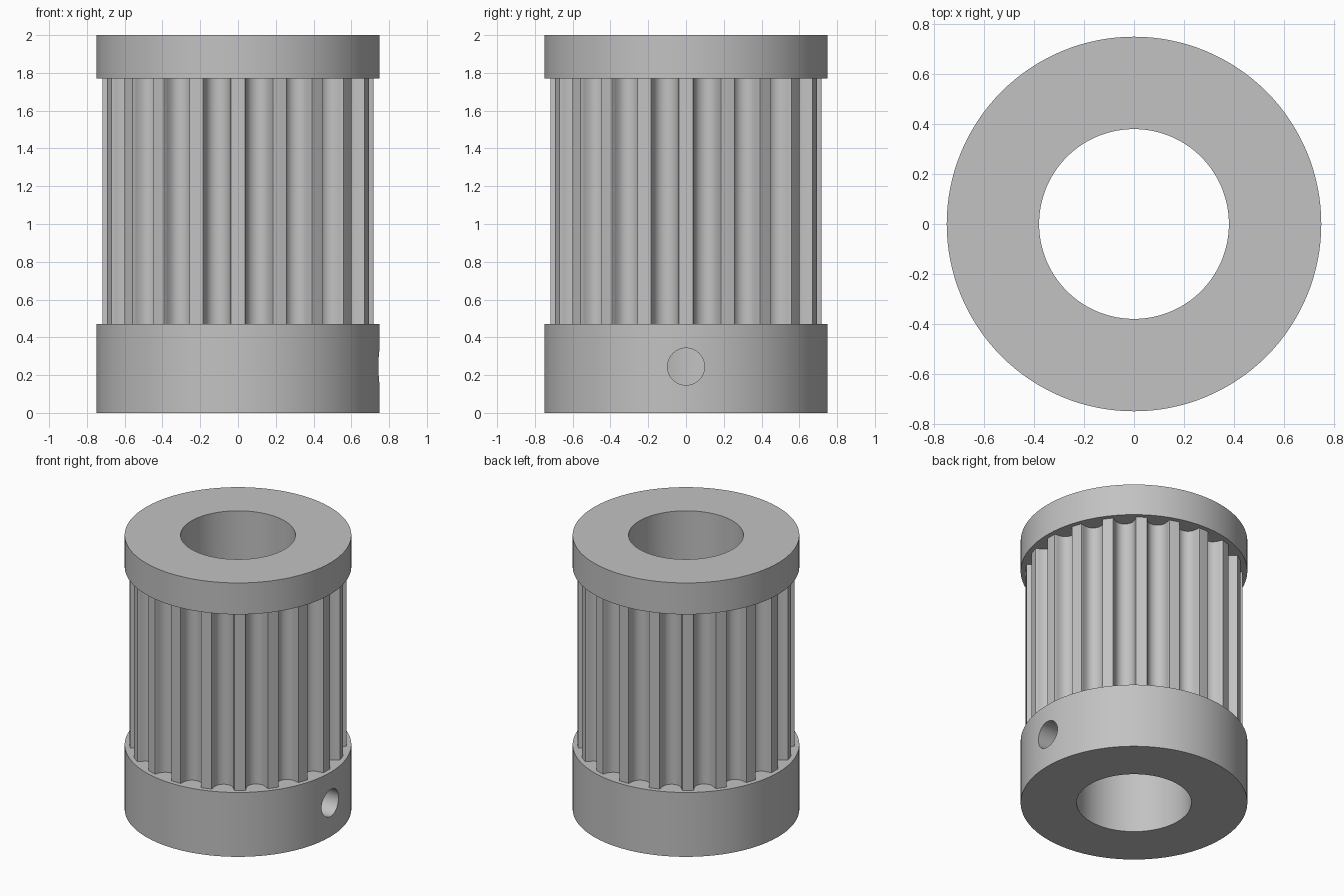
import bpy
import bmesh
from math import atan2, cos, hypot, pi, radians, sin

if "Cube" in bpy.data.objects:
    bpy.data.objects.remove(bpy.data.objects["Cube"], do_unlink=True)

BORE, FLANGE, TOOTH = 0.38, 0.75, 0.717
BASE_TOP, FLANGE_BOTTOM, HEIGHT = 0.47, 1.77, 2.0
TEETH = 20

metal = bpy.data.materials.new("light grey metal")
metal.use_nodes = True
grey = (0.54, 0.54, 0.54, 1)
metal.diffuse_color = grey
metal.node_tree.nodes["Principled BSDF"].inputs["Base Color"].default_value = grey


def smooth(obj):
    bpy.ops.object.select_all(action='DESELECT')
    obj.select_set(True)
    bpy.context.view_layer.objects.active = obj
    bpy.ops.object.shade_smooth_by_angle(angle=radians(30))


def bored_prism(name, outline, z0, z1, caps=True):
    """Extrude a polar outline (angle, radius) with a round bore through it."""
    bm = bmesh.new()
    rings = []
    for z, bored in ((z0, False), (z1, False), (z1, True), (z0, True)):
        rings.append([bm.verts.new(((BORE if bored else r) * cos(a),
                                    (BORE if bored else r) * sin(a), z))
                      for a, r in outline])
    n = len(outline)
    for k in range(4):
        if k % 2 and not caps:
            continue
        lower, upper = rings[k], rings[(k + 1) % 4]
        for i in range(n):
            j = (i + 1) % n
            bm.faces.new((lower[i], lower[j], upper[j], upper[i]))
    mesh = bpy.data.meshes.new(name)
    bm.to_mesh(mesh)
    bm.free()
    mesh.materials.append(metal)
    obj = bpy.data.objects.new(name, mesh)
    bpy.context.collection.objects.link(obj)
    return obj


# Plain collars at both ends
circle = [(2 * pi * i / 128, FLANGE) for i in range(128)]
base = bored_prism("base_collar", circle, 0, BASE_TOP)
top = bored_prism("top_flange", circle, FLANGE_BOTTOM, HEIGHT)

# Rounded belt groove: half profile as (sideways offset, depth), mirrored
half = [(0.076, 0.004), (0.070, 0.015), (0.068, 0.028), (0.064, 0.040),
        (0.059, 0.052), (0.053, 0.063), (0.042, 0.075), (0.029, 0.083),
        (0.015, 0.088)]
groove = [(-t, d) for t, d in half] + [(0, 0.09)] + [(t, d) for t, d in reversed(half)]
gear = []
for k in range(TEETH):
    start = 2 * pi * k / TEETH
    gear.append((start, TOOTH))
    for t, d in groove:
        gear.append((start + pi / TEETH + atan2(t, TOOTH - d), hypot(t, TOOTH - d)))
body = bored_prism("toothed_body", gear, BASE_TOP, FLANGE_BOTTOM, caps=False)

# Set screw hole through one side of the base
bpy.ops.mesh.primitive_cylinder_add(vertices=48, radius=0.098, depth=0.7,
                                    location=(0.55, 0, 0.245),
                                    rotation=(0, pi / 2, 0))
cutter = bpy.context.object
cutter.name = "screw_hole_cutter"
cutter.hide_render = True
cutter.data.materials.append(metal)
cut = base.modifiers.new("screw_hole", 'BOOLEAN')
cut.operation = 'DIFFERENCE'
cut.solver = 'EXACT'
cut.object = cutter
bpy.context.view_layer.objects.active = base
bpy.ops.object.modifier_apply(modifier=cut.name)
bpy.data.objects.remove(cutter, do_unlink=True)

for part in (base, top, body):
    smooth(part)
